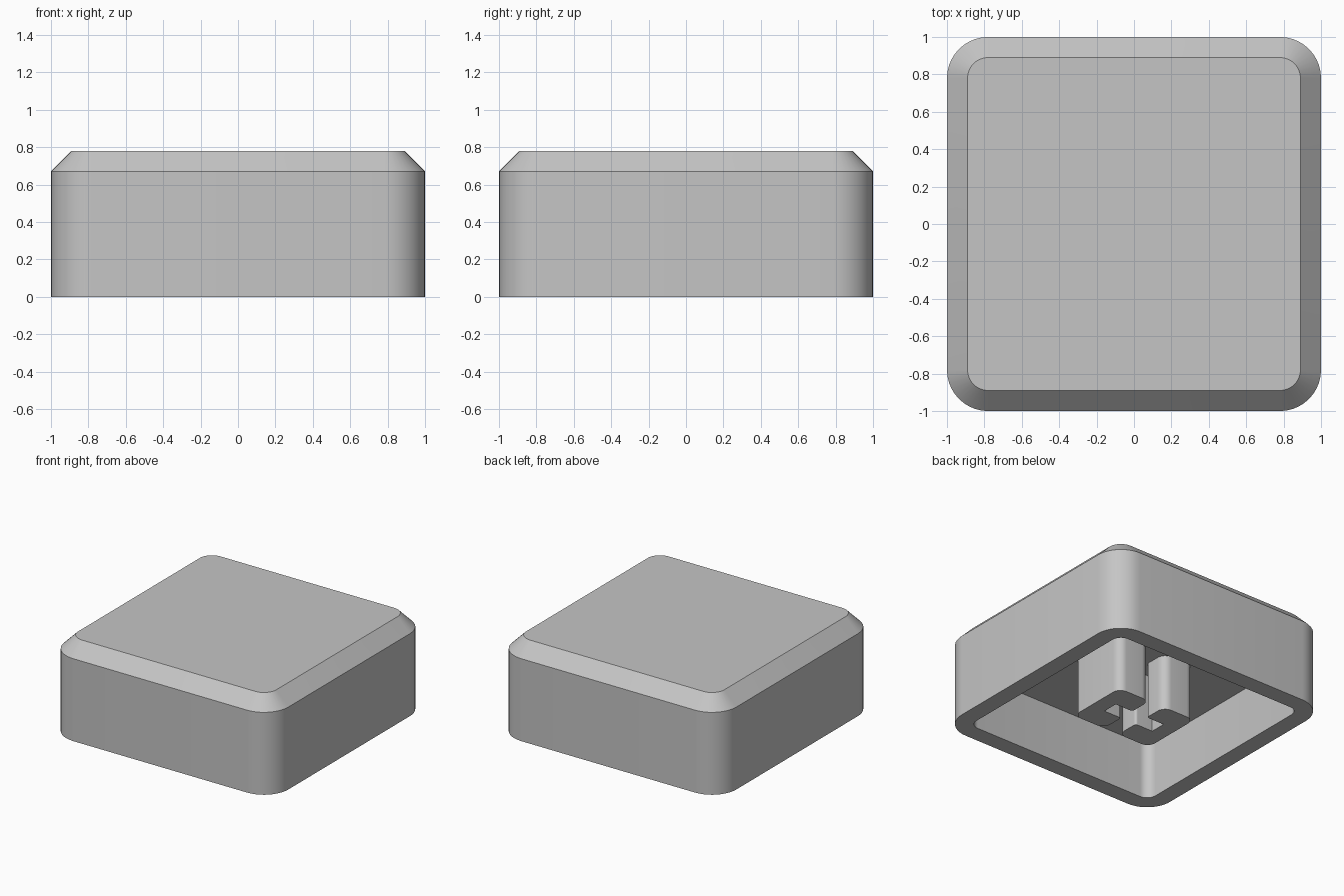
import bpy, bmesh, math
from mathutils import Vector

default_cube = bpy.data.objects.get("Cube")
if default_cube:
    bpy.data.objects.remove(default_cube, do_unlink=True)

GREY = (0.56, 0.56, 0.56, 1.0)
plastic = bpy.data.materials.new("grey_plastic")
plastic.use_nodes = True
plastic.diffuse_color = GREY
plastic.node_tree.nodes["Principled BSDF"].inputs["Base Color"].default_value = GREY


def fillet(corners, steps=10):
    """Round the right-angled corners (x, y, radius) of a closed outline."""
    outline = []
    for i, (x, y, r) in enumerate(corners):
        p = Vector((x, y))
        if r == 0:
            outline.append(p)
            continue
        u = (Vector(corners[i - 1][:2]) - p).normalized()
        v = (Vector(corners[(i + 1) % len(corners)][:2]) - p).normalized()
        centre = p + r * (u + v)
        for k in range(steps + 1):
            t = math.pi / 2 * k / steps
            outline.append(centre - r * (v * math.cos(t) + u * math.sin(t)))
    return outline


def rounded_square(half, r):
    return fillet([(half, -half, r), (half, half, r), (-half, half, r), (-half, -half, r)])


def loft(name, sections):
    """Join a stack of (outline, height) sections and close both ends."""
    bm = bmesh.new()
    rings = [[bm.verts.new((p.x, p.y, z)) for p in outline] for outline, z in sections]
    for low, high in zip(rings, rings[1:]):
        for i in range(len(low)):
            bm.faces.new((low[i - 1], low[i], high[i], high[i - 1]))
    bm.faces.new(rings[0])
    bm.faces.new(rings[-1])
    bmesh.ops.recalc_face_normals(bm, faces=bm.faces)
    mesh = bpy.data.meshes.new(name)
    bm.to_mesh(mesh)
    bm.free()
    mesh.materials.append(plastic)
    mesh.shade_smooth()
    mesh.set_sharp_from_angle(angle=math.radians(30))
    obj = bpy.data.objects.new(name, mesh)
    bpy.context.collection.objects.link(obj)
    return obj


# Hollow cap: ceiling, inner wall, bottom rim, outer wall, chamfer, flat top
HEIGHT, CHAMFER, RADIUS, WALL, CEILING = 0.78, 0.11, 0.22, 0.14, 0.455
outer = rounded_square(1, RADIUS)
inner = rounded_square(1 - WALL, RADIUS - WALL)
top = rounded_square(1 - CHAMFER, RADIUS - CHAMFER)
loft("cap_shell", [(inner, CEILING), (inner, 0), (outer, 0),
                   (outer, HEIGHT - CHAMFER), (top, HEIGHT)])

# Split socket under the cap: two facing C-shaped posts
HALF_X, HALF_Y, GAP, SLOT, SLOT_END = 0.36, 0.26, 0.07, 0.065, 0.23
ROUND, LIP = 0.07, 0.02
for side, name in ((1, "left_socket_post"), (-1, "right_socket_post")):
    profile = [(HALF_X, -HALF_Y, ROUND), (HALF_X, HALF_Y, ROUND),
               (GAP, HALF_Y, ROUND), (GAP, SLOT, LIP),
               (SLOT_END, SLOT, 0), (SLOT_END, -SLOT, 0),
               (GAP, -SLOT, LIP), (GAP, -HALF_Y, ROUND)]
    outline = fillet([(side * x, y, r) for x, y, r in profile])
    loft(name, [(outline, 0), (outline, CEILING + 0.01)])
